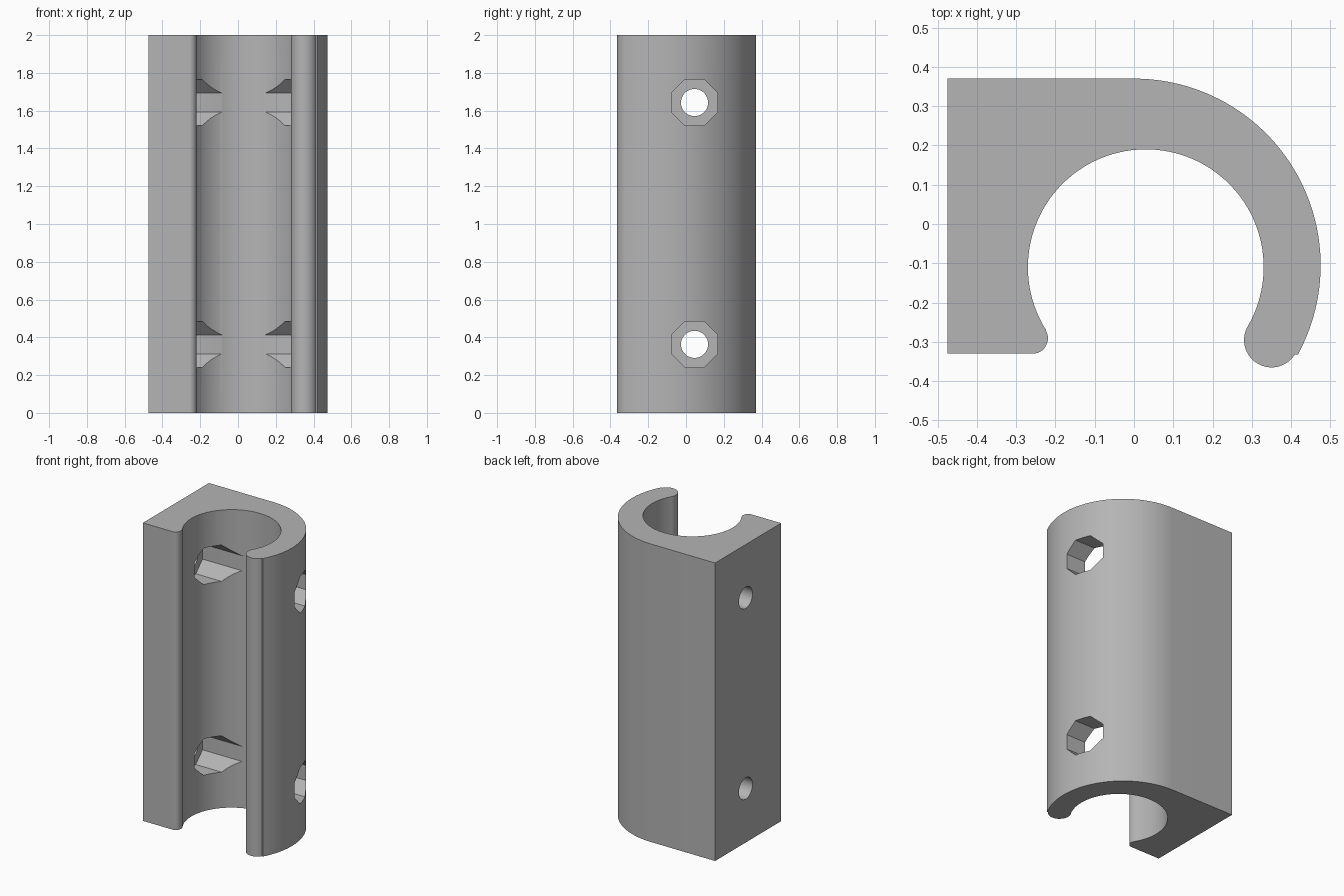
import bpy, bmesh
from math import sin, cos, pi, radians
from mathutils import Matrix

cube = bpy.data.objects.get("Cube")
if cube:
    bpy.data.objects.remove(cube, do_unlink=True)

HEIGHT = 2.0
HOLE_Y = 0.045
HOLE_HEIGHTS = (0.363, 1.643)

grey = bpy.data.materials.new("plain grey")
grey.use_nodes = True
colour = (0.46, 0.46, 0.46, 1)
grey.diffuse_color = colour
grey.node_tree.nodes["Principled BSDF"].inputs["Base Color"].default_value = colour


def arc(cx, cy, r, start, end, steps):
    angles = [radians(start + (end - start) * i / steps) for i in range(steps + 1)]
    return [(cx + r * cos(a), cy + r * sin(a)) for a in angles]


def add_object(name, bm):
    bmesh.ops.recalc_face_normals(bm, faces=bm.faces)
    mesh = bpy.data.meshes.new(name)
    bm.to_mesh(mesh)
    bm.free()
    mesh.materials.append(grey)
    obj = bpy.data.objects.new(name, mesh)
    bpy.context.collection.objects.link(obj)
    return obj


def bore_cutter(name, x0, x1, z, radius, sides):
    """Prism along x with flats facing up and down."""
    bm = bmesh.new()
    place = (Matrix.Translation(((x0 + x1) / 2, HOLE_Y, z))
             @ Matrix.Rotation(pi / 2, 4, 'Y') @ Matrix.Rotation(pi / sides, 4, 'Z'))
    bmesh.ops.create_cone(bm, cap_ends=True, segments=sides, radius1=radius,
                          radius2=radius, depth=x1 - x0, matrix=place)
    obj = add_object(name, bm)
    obj.hide_render = True
    return obj


# Clip section: square block, outer curve, round tip, bore and small lip
profile = [(-0.475, -0.33), (-0.475, 0.37)]
profile += arc(0, -0.105, 0.475, 90, -28.5, 48)
profile += arc(0.35, -0.295, 0.07, -32, -206, 20)
profile += arc(0.03, -0.11, 0.30, -30, 212, 80)
profile += arc(-0.258, -0.291, 0.039, 28, -90, 12)

bm = bmesh.new()
base = bm.faces.new([bm.verts.new((x, y, 0)) for x, y in profile])
wall = bmesh.ops.extrude_face_region(bm, geom=[base], use_keep_orig=True)
top = [v for v in wall["geom"] if isinstance(v, bmesh.types.BMVert)]
bmesh.ops.translate(bm, verts=top, vec=(0, 0, HEIGHT))
clip = add_object("clip_body", bm)

# Octagonal access holes with round screw holes through the block
cutters = []
for z in HOLE_HEIGHTS:
    cutters.append(bore_cutter("octagon_cutter", -0.38, 0.6, z, 0.122 / cos(pi / 8), 8))
    cutters.append(bore_cutter("screw_cutter", -0.6, -0.3, z, 0.072, 32))

bpy.context.view_layer.objects.active = clip
clip.select_set(True)
for cutter in cutters:
    mod = clip.modifiers.new("hole", 'BOOLEAN')
    mod.operation = 'DIFFERENCE'
    mod.solver = 'EXACT'
    mod.object = cutter
    bpy.ops.object.modifier_apply(modifier=mod.name)
for cutter in cutters:
    bpy.data.objects.remove(cutter, do_unlink=True)

bpy.ops.object.shade_smooth_by_angle(angle=radians(30))
